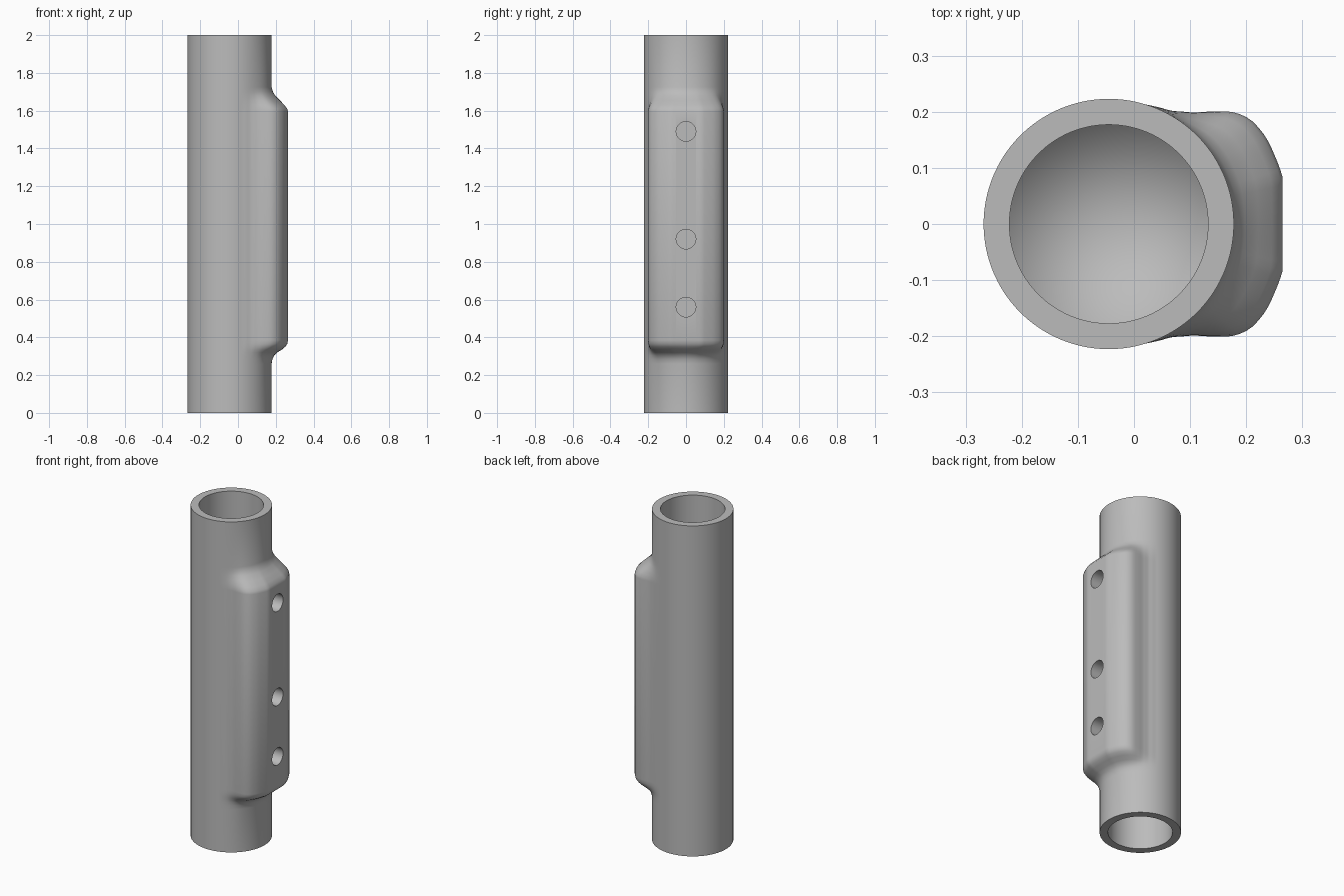
import bpy
import bmesh
import math

cube = bpy.data.objects.get("Cube")
if cube:
    bpy.data.objects.remove(cube, do_unlink=True)

AXIS_X, R_OUT, R_BORE = -0.045, 0.223, 0.177
FACE_X = 0.31            # flat face distance from the tube axis
SIDES = 144
BORE_DEPTH = 0.4

grey = bpy.data.materials.new("plain grey")
grey.use_nodes = True
grey.diffuse_color = (0.5, 0.5, 0.5, 1)
grey.node_tree.nodes["Principled BSDF"].inputs["Base Color"].default_value = (0.5, 0.5, 0.5, 1)

# Half cross-section of the raised pad: (angle in degrees, radius)
PAD = [(15, .321), (22, .320), (29, .320), (36, .315), (41.5, .301),
       (46.5, .276), (53, .248), (61, .230), (72, R_OUT)]

# Pad rise along the tube: (height, share of full pad)
RISE = [(0, 0), (.26, 0), (.285, .05), (.305, .16), (.32, .35), (.335, .62),
        (.35, .83), (.365, .95), (.385, 1), (1.595, 1), (1.61, .95),
        (1.63, .78), (1.655, .5), (1.68, .22), (1.70, .08), (1.725, 0), (2, 0)]


def pad_radius(deg):
    a = abs((deg + 180) % 360 - 180)
    if a <= PAD[0][0]:
        return FACE_X / math.cos(math.radians(a))
    for (a0, r0), (a1, r1) in zip(PAD, PAD[1:]):
        if a <= a1:
            return r0 + (r1 - r0) * (a - a0) / (a1 - a0)
    return R_OUT


def add_ring(bm, z, radius):
    ring = []
    for i in range(SIDES):
        deg = i * 360 / SIDES
        a, r = math.radians(deg), radius(deg)
        ring.append(bm.verts.new((AXIS_X + r * math.cos(a), r * math.sin(a), z)))
    return ring


def bore(deg):
    return R_BORE


# Tube with pad: rings run from the lower bore, up the outside, into the upper bore
bm = bmesh.new()
rings = [add_ring(bm, BORE_DEPTH, bore), add_ring(bm, 0, bore)]
for z, t in RISE:
    rings.append(add_ring(bm, z, lambda d: R_OUT + t * (pad_radius(d) - R_OUT)))
rings += [add_ring(bm, 2, bore), add_ring(bm, 2 - BORE_DEPTH, bore)]
for low, high in zip(rings, rings[1:]):
    for i in range(SIDES):
        j = (i + 1) % SIDES
        bm.faces.new((low[i], low[j], high[j], high[i]))

# Conical bore ends
for ring, z in ((rings[0], BORE_DEPTH + R_BORE), (rings[-1], 2 - BORE_DEPTH - R_BORE)):
    tip = bm.verts.new((AXIS_X, 0, z))
    for i in range(SIDES):
        bm.faces.new((ring[i], ring[(i + 1) % SIDES], tip))
bmesh.ops.recalc_face_normals(bm, faces=bm.faces)
mesh = bpy.data.meshes.new("tube_body")
bm.to_mesh(mesh)
bm.free()
mesh.materials.append(grey)
tube = bpy.data.objects.new("tube_body", mesh)
bpy.context.collection.objects.link(tube)

# Round pin holes in the pad face
for n, z in enumerate((.56, .92, 1.49)):
    bpy.ops.mesh.primitive_cylinder_add(vertices=40, radius=.052, depth=.2,
                                        location=(.265, 0, z),
                                        rotation=(0, math.pi / 2, 0))
    cutter = bpy.context.object
    cutter.name = f"pin_hole_cutter_{n + 1}"
    cutter.data.materials.append(grey)
    cutter.hide_render = True
    cutter.hide_set(True)
    cut = tube.modifiers.new(f"pin hole {n + 1}", 'BOOLEAN')
    cut.operation, cut.solver, cut.object = 'DIFFERENCE', 'EXACT', cutter

# Bake the holes, drop the cutters, then shade
bpy.context.view_layer.update()
graph = bpy.context.evaluated_depsgraph_get()
baked = bpy.data.meshes.new_from_object(tube.evaluated_get(graph))
cutters = [m.object for m in tube.modifiers]
tube.modifiers.clear()
tube.data = baked
for cutter in cutters:
    bpy.data.objects.remove(cutter, do_unlink=True)
bpy.ops.object.select_all(action='DESELECT')
tube.select_set(True)
bpy.context.view_layer.objects.active = tube
bpy.ops.object.shade_smooth_by_angle(angle=math.radians(30))
